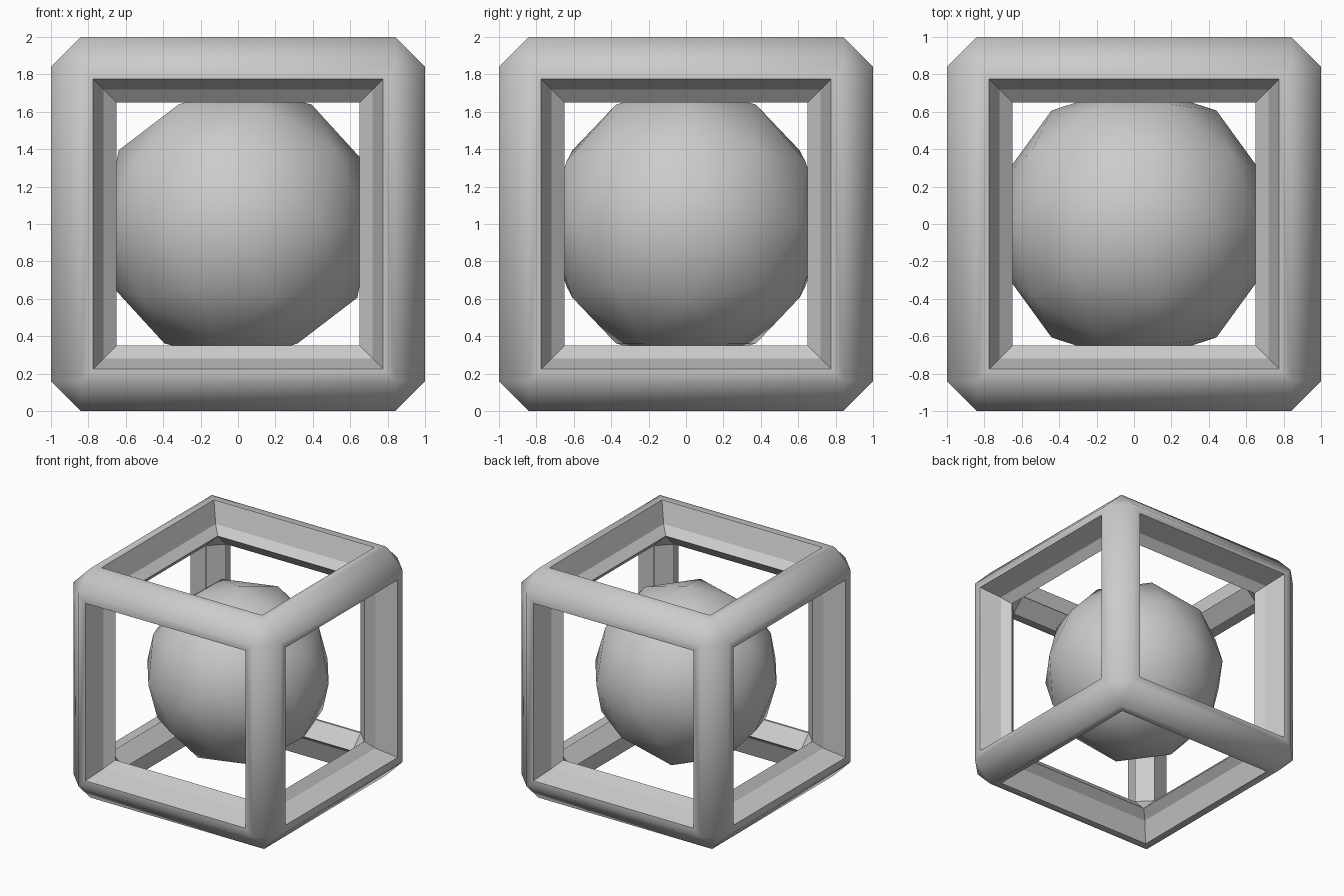
import bpy, bmesh
from itertools import product

if "Cube" in bpy.data.objects:
    bpy.data.objects.remove(bpy.data.objects["Cube"])

# Bar profile rings, per cube face: (half-width of square ring, distance of ring from centre)
RINGS = [(0.84, 1.0), (0.775, 1.0), (0.72, 0.825), (0.65, 0.765)]
CENTRE_Z = 1.0


def new_object(name, bm):
    mesh = bpy.data.meshes.new(name)
    bm.to_mesh(mesh)
    bm.free()
    obj = bpy.data.objects.new(name, mesh)
    obj.location.z = CENTRE_Z
    bpy.context.collection.objects.link(obj)
    return obj


# Open cube frame: chamfered bars with a stepped lip in every window
bm = bmesh.new()
verts = {}
for corner in product((-1, 1), repeat=3):
    for axis in range(3):
        for k, (half, dist) in enumerate(RINGS):
            co = [s * (dist if i == axis else half) for i, s in enumerate(corner)]
            verts[corner, axis, k] = bm.verts.new(co)


def face(keys, smooth):
    bm.faces.new([verts[key] for key in keys]).smooth = smooth


for c in product((-1, 1), repeat=3):
    # small triangles at outer and inner corners
    for k in (0, 3):
        face([(c, a, k) for a in range(3)], k == 0)
    # one bar per cube edge, started from its negative end
    for e in range(3):
        if c[e] > 0:
            continue
        d = tuple(1 if i == e else s for i, s in enumerate(c))
        a, b = [i for i in range(3) if i != e]
        for k in (0, 3):
            face([(c, a, k), (c, b, k), (d, b, k), (d, a, k)], k == 0)
        for axis in (a, b):
            for k in range(3):
                face([(c, axis, k), (d, axis, k), (d, axis, k + 1), (c, axis, k + 1)], k == 0)
bmesh.ops.recalc_face_normals(bm, faces=bm.faces)
new_object("cube_frame", bm)

# Low-poly ball floating in the middle, smooth shaded
bm = bmesh.new()
bmesh.ops.create_icosphere(bm, subdivisions=2, radius=0.75)
for f in bm.faces:
    f.smooth = True
new_object("inner_ball", bm)
